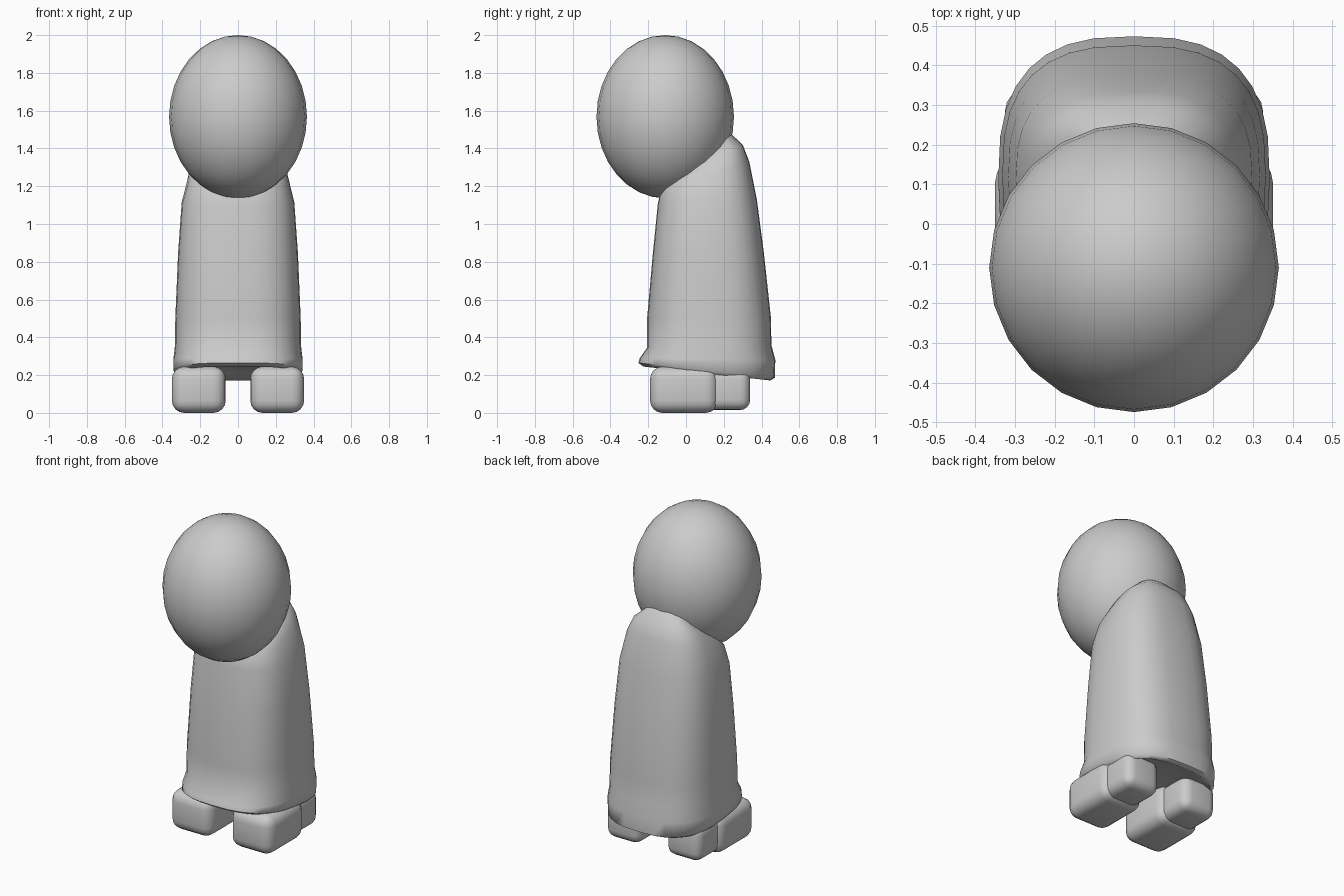
import bpy, bmesh, math

if "Cube" in bpy.data.objects:
    bpy.data.objects.remove(bpy.data.objects["Cube"])

grey = bpy.data.materials.new("plain grey")
grey.diffuse_color = (0.6, 0.6, 0.6, 1)
grey.use_nodes = True
grey.node_tree.nodes["Principled BSDF"].inputs["Base Color"].default_value = grey.diffuse_color


def finish(ob, angle=180):
    ob.data.materials.append(grey)
    bpy.ops.object.select_all(action='DESELECT')
    ob.select_set(True)
    bpy.context.view_layer.objects.active = ob
    bpy.ops.object.shade_smooth_by_angle(angle=math.radians(angle))
    return ob


# Egg-shaped head
bpy.ops.mesh.primitive_uv_sphere_add(segments=24, ring_count=16, radius=1, location=(0, -0.11, 1.568))
head = bpy.context.object
head.name = "head"
head.scale = (0.365, 0.364, 0.432)
bpy.ops.object.transform_apply(location=False, rotation=False, scale=True)
finish(head)

# Robe: tilted rounded sections (front y, front z, back y, back z, half width)
sections = [
    (-0.18, 0.262, 0.40, 0.200, 0.290),
    (-0.225, 0.245, 0.445, 0.172, 0.325),
    (-0.252, 0.265, 0.470, 0.185, 0.342),
    (-0.245, 0.290, 0.473, 0.280, 0.342),
    (-0.206, 0.345, 0.452, 0.360, 0.334),
    (-0.206, 0.50, 0.450, 0.50, 0.332),
    (-0.175, 0.85, 0.412, 0.85, 0.317),
    (-0.150, 1.10, 0.375, 1.13, 0.298),
    (-0.135, 1.18, 0.335, 1.33, 0.262),
    (-0.10, 1.23, 0.300, 1.42, 0.225),
    (-0.04, 1.28, 0.235, 1.48, 0.150),
]
N, POWER = 32, 2 / 2.7
bm = bmesh.new()
rings = []
for yf, zf, yb, zb, hw in sections:
    ring = []
    for i in range(N):
        a = 2 * math.pi * i / N
        c, s = math.cos(a), math.sin(a)
        x = hw * math.copysign(abs(c) ** POWER, c)
        t = 0.5 + 0.5 * math.copysign(abs(s) ** POWER, s)
        ring.append(bm.verts.new((x, yf + (yb - yf) * t, zf + (zb - zf) * t)))
    rings.append(ring)
for lo, hi in zip(rings, rings[1:]):
    for i in range(N):
        j = (i + 1) % N
        bm.faces.new((lo[i], lo[j], hi[j], hi[i]))
bm.faces.new(rings[0][::-1])
bm.faces.new(rings[-1])
me = bpy.data.meshes.new("robe")
bm.to_mesh(me)
bm.free()
robe = bpy.data.objects.new("robe", me)
bpy.context.collection.objects.link(robe)
finish(robe, 60)


# Soft block feet: a large front and a smaller rear one on each side
def foot(name, lo, hi, soft):
    bpy.ops.mesh.primitive_cube_add(size=1, location=[(a + b) / 2 for a, b in zip(lo, hi)])
    ob = bpy.context.object
    ob.name = name
    ob.scale = [b - a for a, b in zip(lo, hi)]
    bpy.ops.object.transform_apply(location=False, rotation=False, scale=True)
    bev = ob.modifiers.new("soft edges", 'BEVEL')
    bev.width, bev.segments = soft, 4
    finish(ob)


for side, sx in (("right", 1), ("left", -1)):
    def span(a, b):
        return sorted((sx * a, sx * b))
    f, r = span(0.065, 0.35), span(0.09, 0.325)
    foot(side + "_front_foot", (f[0], -0.19, 0.0), (f[1], 0.17, 0.245), 0.065)
    foot(side + "_rear_foot", (r[0], 0.09, 0.015), (r[1], 0.34, 0.235), 0.055)
